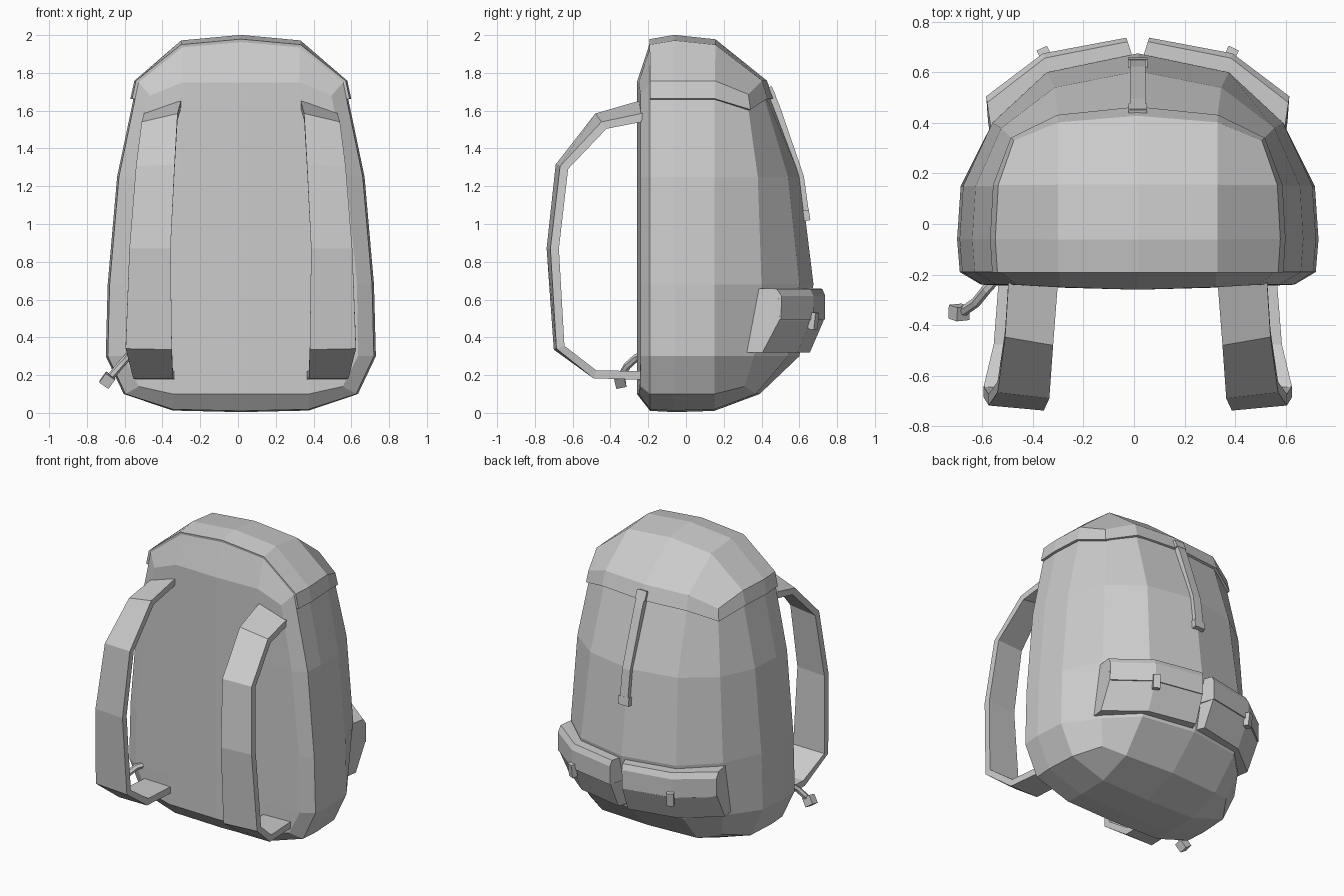
import bpy, bmesh, math
from mathutils import Vector, Matrix

if "Cube" in bpy.data.objects:
    bpy.data.objects.remove(bpy.data.objects["Cube"])

CX = 0.015  # symmetry line of the bag


def finish(name, bm):
    bmesh.ops.recalc_face_normals(bm, faces=bm.faces)
    me = bpy.data.meshes.new(name)
    bm.to_mesh(me)
    bm.free()
    ob = bpy.data.objects.new(name, me)
    bpy.context.collection.objects.link(ob)
    return ob


def loft(name, loops):
    """Closed loops joined in order, both ends capped."""
    bm = bmesh.new()
    rings = [[bm.verts.new(p) for p in loop] for loop in loops]
    n = len(rings[0])
    for a, b in zip(rings, rings[1:]):
        for i in range(n):
            bm.faces.new((a[i], a[(i + 1) % n], b[(i + 1) % n], b[i]))
    bm.faces.new(rings[0])
    bm.faces.new(rings[-1])
    return finish(name, bm)


def box(name, loc, size, rot=(0, 0, 0)):
    bm = bmesh.new()
    r = Matrix.Rotation(rot[2], 4, 'Z') @ Matrix.Rotation(rot[1], 4, 'Y') @ Matrix.Rotation(rot[0], 4, 'X')
    bmesh.ops.create_cube(bm, size=1, matrix=Matrix.Translation(loc) @ r @ Matrix.Diagonal((*size, 1)))
    return finish(name, bm)


# z, side width, front corner x, mid x, back corner x, back y at corner / mid / centre
LEVELS = [(.10, .62, .54, .36, .50, .31, .37, .39),
          (.30, .715, .62, .37, .55, .36, .54, .60),
          (.68, .705, .615, .36, .575, .40, .60, .675),
          (1.25, .655, .56, .33, .54, .38, .54, .605),
          (1.75, .55, .48, .31, .48, .32, .39, .415)]
ROWS = (-.24, -.19, -.06, .15)


def point(i, j, k):
    """Position on the 4x4x4 rounded cage; j runs front to back."""
    z, side, fx, mx, bx, by0, by1, by2 = LEVELS[k]
    s, edge = (i > 2) - (i < 2), i in (0, 4)
    if edge:
        x = {0: fx, 1: side * .985, 2: side, 3: side * .98, 4: bx}[j]
        y = by0 if j == 4 else ROWS[j]
    else:
        x = mx if s else 0
        y = (by1 if s else by2) if j == 4 else ROWS[j] - .01 * (j == 0) * (2 - abs(s))
    if k in (0, 4):
        if not edge and 0 < j < 4:
            drop = .028 * (s != 0) + .022 * (j != 2)
            z = 1.985 - drop if k == 4 else .004 + .3 * drop
        elif edge and j in (0, 4):
            z += -.07 if k == 4 else .04
    return Vector((CX + s * x, y, z))


# Main bag
bm = bmesh.new()
cage = {(i, j, k): bm.verts.new(point(i, j, k)) for i in range(5) for j in range(5) for k in range(5)
        if i in (0, 4) or j in (0, 4) or k in (0, 4)}
for axis in range(3):
    for end in (0, 4):
        for a in range(4):
            for b in range(4):
                quad = []
                for u, v in ((a, b), (a + 1, b), (a + 1, b + 1), (a, b + 1)):
                    key = [u, v]
                    key.insert(axis, end)
                    quad.append(cage[tuple(key)])
                bm.faces.new(quad)
finish("main_bag", bm)

# Lid shell over the top with a hanging rim
bm = bmesh.new()
top = {(i, j): bm.verts.new(point(i, j, 4)) for i in range(5) for j in range(1, 5)}
for i in range(4):
    for j in range(1, 4):
        bm.faces.new((top[i, j], top[i + 1, j], top[i + 1, j + 1], top[i, j + 1]))
rim = [(0, j) for j in range(1, 5)] + [(i, 4) for i in (1, 2, 3)] + [(4, j) for j in range(4, 0, -1)]
low = [bm.verts.new(point(*r, 4).lerp(point(*r, 3), .18)) for r in rim]
for n in range(len(rim) - 1):
    bm.faces.new((top[rim[n]], top[rim[n + 1]], low[n + 1], low[n]))
lid = finish("lid", bm)
mod = lid.modifiers.new("thickness", 'SOLIDIFY')
mod.thickness, mod.offset = .016, 1

# Shoulder straps: inner x, outer x, y, z, sideways tilt
STRAP = [(.315, .51, -.22, 1.66, .07), (.335, .525, -.48, 1.585, .055), (.35, .555, -.69, 1.315, .025),
         (.372, .59, -.738, .87, .02), (.365, .61, -.70, .335, .015), (.36, .57, -.49, .183, 0),
         (.35, .55, -.22, .175, 0)]
for s, side in ((-1, "left"), (1, "right")):
    loops = []
    for n, (xi, xo, y, z, tilt) in enumerate(STRAP):
        a, b = STRAP[max(n - 1, 0)], STRAP[min(n + 1, 6)]
        t = Vector((0, b[2] - a[2], b[3] - a[3])).normalized()
        inward = Vector((0, -t.z, t.y))
        pi, po = Vector((CX + s * xi, y, z)), Vector((CX + s * xo, y, z)) + inward * tilt
        loops.append([pi, po, po + inward * .045, pi + inward * .045])
    loft(side + "_shoulder_strap", loops)

# Back pockets with flaps, following the curve of the bag
BASE = [(.025, .675), (.35, .60), (.585, .405)]
PUSH = [(.02, .062), (.025, .075), (.015, .10)]
POCKET = [(-.5, .64), (.85, .64), (.92, .49), (.5, .32), (-.5, .32)]
FLAP = [(-.5, .66), (.75, .657), (1, .62), (1.0, .495), (.8, .495), (-.5, .495)]
for s, side in ((-1, "left"), (1, "right")):
    for part, profile in (("pocket", POCKET), ("pocket_flap", FLAP)):
        loops = []
        for (bx, by), (px, py) in zip(BASE, PUSH):
            loops.append([(CX + s * (bx + px * f), by + py * f - .05 * max(0, .5 - z) / .18, z)
                          for f, z in profile])
        loft(side + "_" + part, loops)
    box(side + "_pocket_clip", (CX + s * .37, .675, .487), (.045, .035, .09), (-.12, 0, -s * .45))

# Lid closing strap with end tab
loops = []
for y, z in ((.44, 1.725), (.485, 1.62), (.612, 1.25), (.64, 1.05)):
    loops.append([(CX + a, y + d, z + d * .3) for a, d in ((-.03, -.025), (.03, -.025), (.03, .012), (-.03, .012))])
loft("lid_strap", loops)
box("lid_strap_tab", (CX, .637, 1.045), (.078, .035, .055), (.15, 0, 0))
box("lid_strap_loop", (CX, .452, 1.695), (.074, .03, .06), (.4, 0, 0))

# Drinking hose with mouthpiece
HOSE = [Vector(p) for p in ((-.54, -.21, .31), (-.585, -.26, .295), (-.625, -.31, .25), (-.675, -.345, .19))]
loops = []
for n, p in enumerate(HOSE):
    q = (HOSE[min(n + 1, 3)] - HOSE[max(n - 1, 0)]).to_track_quat('Z', 'Y')
    loops.append([p + q @ Vector((.02 * math.cos(a), .02 * math.sin(a), 0))
                  for a in (math.tau * m / 6 for m in range(6))])
loft("hose", loops)
box("hose_mouthpiece", (-.692, -.35, .173), (.06, .055, .06), (.25, .6, .1))
